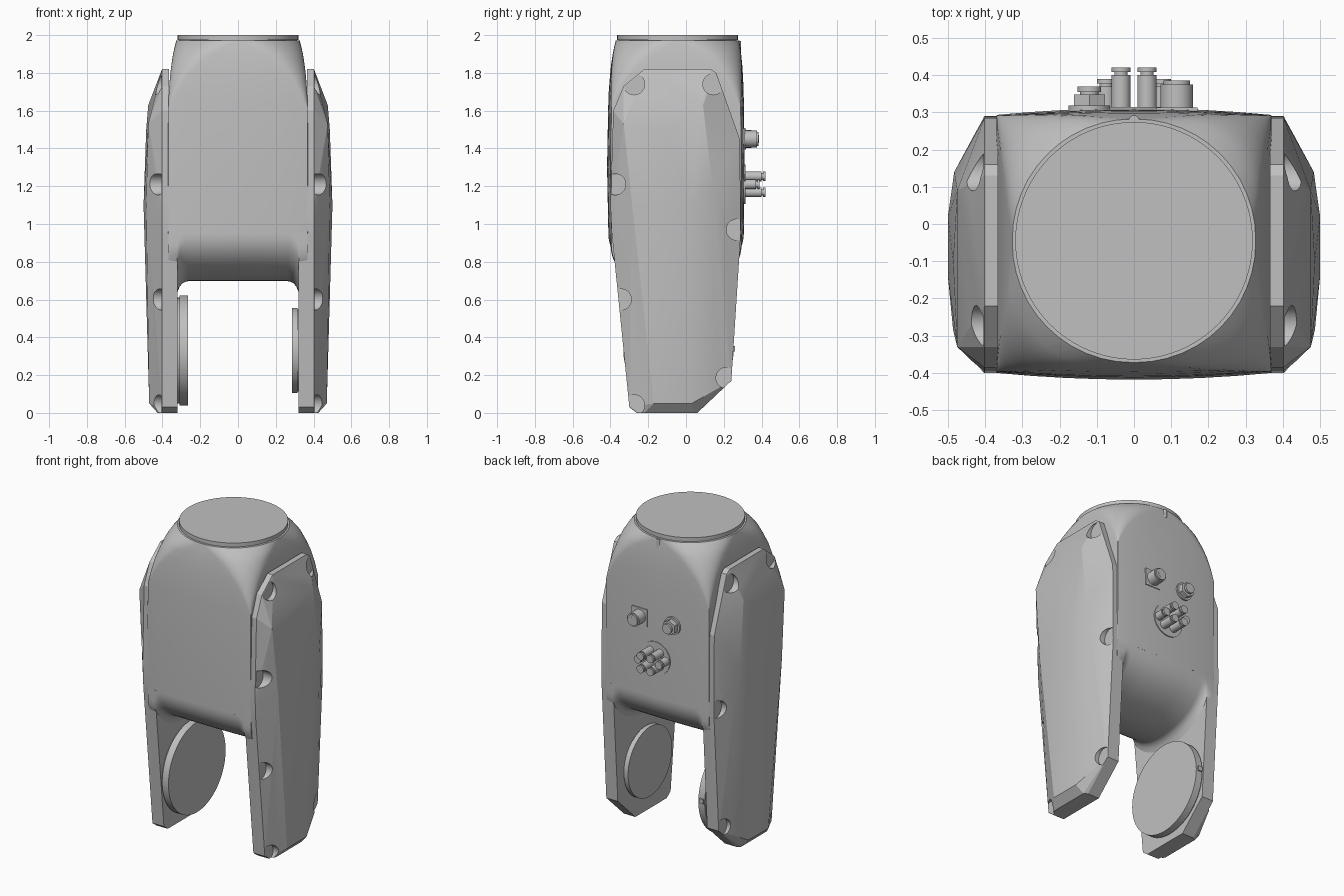
import bpy, bmesh, math
from mathutils import Matrix, Vector

old = bpy.data.objects.get("Cube")
if old:
    bpy.data.objects.remove(old, do_unlink=True)

grey = bpy.data.materials.new("light grey")
grey.use_nodes = True
GREY = (0.527, 0.527, 0.527, 1)
grey.diffuse_color = GREY
grey.node_tree.nodes["Principled BSDF"].inputs["Base Color"].default_value = GREY


def finish(bm, name, angle=25):
    bmesh.ops.recalc_face_normals(bm, faces=bm.faces)
    me = bpy.data.meshes.new(name)
    bm.to_mesh(me)
    bm.free()
    me.materials.append(grey)
    ob = bpy.data.objects.new(name, me)
    bpy.context.collection.objects.link(ob)
    smooth(ob, angle)
    return ob


def smooth(ob, angle):
    bpy.ops.object.select_all(action="DESELECT")
    ob.select_set(True)
    bpy.context.view_layer.objects.active = ob
    bpy.ops.object.shade_smooth_by_angle(angle=math.radians(angle))


def loft(name, rings, angle=25):
    bm = bmesh.new()
    vs = [[bm.verts.new(p) for p in r] for r in rings]
    n = len(vs[0])
    for a, b in zip(vs, vs[1:]):
        for i in range(n):
            j = (i + 1) % n
            bm.faces.new((a[i], a[j], b[j], b[i]))
    bm.faces.new(vs[0])
    bm.faces.new(vs[-1])
    return finish(bm, name, angle)


def add_cyl(bm, start, axis, r, length, r2=None, seg=32):
    # Cylinder from a start point along an axis
    d = Vector(axis).normalized()
    rot = d.to_track_quat("Z", "Y").to_matrix().to_4x4()
    m = Matrix.Translation(Vector(start) + d * length / 2) @ rot
    bmesh.ops.create_cone(bm, cap_ends=True, segments=seg, radius1=r,
                          radius2=r if r2 is None else r2, depth=length, matrix=m)


def stack(name, start, axis, steps, seg=32):
    # Stepped turned part: (radius, length) for each step
    bm = bmesh.new()
    p, d = Vector(start), Vector(axis).normalized()
    for r, length in steps:
        add_cyl(bm, p, d, r, length, seg=seg)
        p = p + d * length
    return finish(bm, name)


def box(name, centre, size):
    bm = bmesh.new()
    bmesh.ops.create_cube(bm, size=1, matrix=Matrix.Translation(centre) @ Matrix.Diagonal((*size, 1)))
    return finish(bm, name)


# Main body: a circle at the neck flaring to a crowned rectangle
def body_ring(z, hx, yf, yb, rc, crown):
    hy, yc = (yb - yf) / 2, (yb + yf) / 2
    rc_y = min(rc, hy)
    corners = []
    for q, (sx, sy) in enumerate([(1, 1), (-1, 1), (-1, -1), (1, -1)]):
        for k in range(13):
            t = math.pi / 2 * (q + k / 12)
            corners.append((sx * (hx - rc) + rc * math.cos(t),
                            sy * (hy - rc_y) + rc_y * math.sin(t)))
    pts = []
    for i, p in enumerate(corners):
        pts.append(p)
        if i % 13 == 12:
            nxt = corners[(i + 1) % len(corners)]
            pts += [tuple(a + (b - a) * k / 8 for a, b in zip(p, nxt)) for k in range(1, 8)]
    return [(x, yc + y + crown * y / hy * (1 - (x / hx) ** 2), z) for x, y in pts]


sections = [(1.972, .327, -.372, .282, .322, 0), (1.94, .335, -.377, .284, .25, .003),
            (1.9, .344, -.382, .286, .19, .006), (1.84, .353, -.387, .288, .135, .01),
            (1.78, .36, -.39, .289, .085, .013), (1.7, .366, -.394, .29, .04, .015),
            (1.62, .369, -.396, .291, .004, .016), (1.3, .37, -.4, .293, .004, .018),
            (.95, .37, -.395, .29, .004, .016)]
loft("main_body", [body_ring(*s) for s in sections], 30)


# Rounded underside between the legs, with fillets at its ends
def arch_ring(x, drop):
    c = .016 * (1 - (x / .37) ** 2)
    a, mid = (.685 + 2 * c) / 2, -.0525
    ring = [(x, mid + a, .95), (x, mid - a, .95)]
    for k in range(33):
        t = math.pi * k / 32
        ring.append((x, mid - a * math.cos(t), .95 - drop - .25 * math.sin(t)))
    return ring


half = [(0, .003), (.13, .003), (.265, .003), (.28, .006), (.295, .015), (.31, .033), (.322, .065), (.368, .065)]
stations = [(-x, d) for x, d in reversed(half[1:])] + half
loft("underside_arch", [arch_ring(x, d) for x, d in stations], 40)

# Neck disc and alignment key
NECK_Y = -.045
stack("neck_disc", (0, NECK_Y, 1.965), (0, 0, 1), [(.312, .01), (.319, .025)], 96)
stack("neck_key", (0, .278, 1.915), (0, 0, 1), [(.014, .055)], 16)

# Side covers and legs share one outline in y and z
outline = [(-.30, .03), (-.26, 0), (.06, 0), (.24, .17), (.29, .95), (.285, 1.45), (.16, 1.8),
           (.13, 1.82), (-.22, 1.82), (-.33, 1.73), (-.385, 1.6), (-.40, 1.1), (-.393, .95)]
leg_outline = [p for p in outline if p[1] <= .95]
outer = [(.475, -.33, 1.53), (.475, .09, 1.63), (.486, -.1, 1.5), (.486, -.285, 1.1),
         (.5, -.14, 1.1), (.5, .02, 1.1), (.483, .14, 1.2), (.47, -.17, .05), (.47, .03, .05),
         (.425, -.22, 0), (.425, .045, 0)]
pockets = [(-.275, 1.74), (.145, 1.74), (-.375, 1.21), (.27, .97), (-.345, .6), (.215, .185), (-.275, .04)]

for side, s in (("left", 1), ("right", -1)):
    loft(side + "_leg", [[(s * x, y, z) for y, z in leg_outline] for x in (.32, .399)])

    bm = bmesh.new()
    pts = [(x, y, z) for x in (.365, .402) for y, z in outline] + outer
    for x, y, z in pts:
        bm.verts.new((s * x, y, z))
    bmesh.ops.convex_hull(bm, input=bm.verts)
    bmesh.ops.dissolve_limit(bm, angle_limit=.01, verts=bm.verts, edges=bm.edges)
    cover = finish(bm, side + "_cover", 12)

    # Screw pockets cut into the cover edge
    bm = bmesh.new()
    for y, z in pockets:
        add_cyl(bm, (s * .404, y, z), (s, 0, 0), .056, .2)
    cutter = finish(bm, side + "_pocket_cutter")
    cutter.hide_render = True
    mod = cover.modifiers.new("pockets", "BOOLEAN")
    mod.operation, mod.solver, mod.object = "DIFFERENCE", "EXACT", cutter
    bpy.context.view_layer.update()
    cut = bpy.data.meshes.new_from_object(cover.evaluated_get(bpy.context.evaluated_depsgraph_get()))
    cover.modifiers.clear()
    cover.data = cut
    bpy.data.objects.remove(cutter, do_unlink=True)
    smooth(cover, 12)

# Joint discs on the inner faces of the legs
JOINT = (-.04, .33)
stack("right_joint_disc", (-.322, *JOINT), (1, 0, 0), [(.28, .012), (.292, .045)], 96)
stack("left_joint_disc", (.322, *JOINT), (-1, 0, 0), [(.218, .008), (.225, .029)], 96)
box("right_joint_key", (-.29, .25, .34), (.03, .02, .03))

# Rear connectors
BACK = (0, 1, 0)
stack("hose_plate", (0, .3, 1.21), BACK, [(.105, .014)], 48)
for i, (x, dz, length) in enumerate([(.035, .042, .09), (-.035, .042, .09), (.035, -.042, .09),
                                     (-.035, -.042, .09), (.075, 0, .06), (-.075, 0, .06)]):
    stack(f"hose_fitting_{i + 1}", (x, .31, 1.21 + dz), BACK,
          [(.026, length), (.018, .008), (.025, .012)], 24)

box("socket_plate", (.115, .307, 1.45), (.11, .012, .11))
stack("socket", (.115, .31, 1.45), BACK, [(.044, .065), (.036, .01)])
stack("socket_pin", (.115, .38, 1.45), BACK, [(.02, .006)], 16)
stack("nut_base", (-.12, .3, 1.45), BACK, [(.056, .018)])
stack("nut", (-.12, .318, 1.45), BACK, [(.048, .03)], 6)
stack("nut_port", (-.12, .345, 1.45), BACK, [(.025, .01), (.032, .014)])
